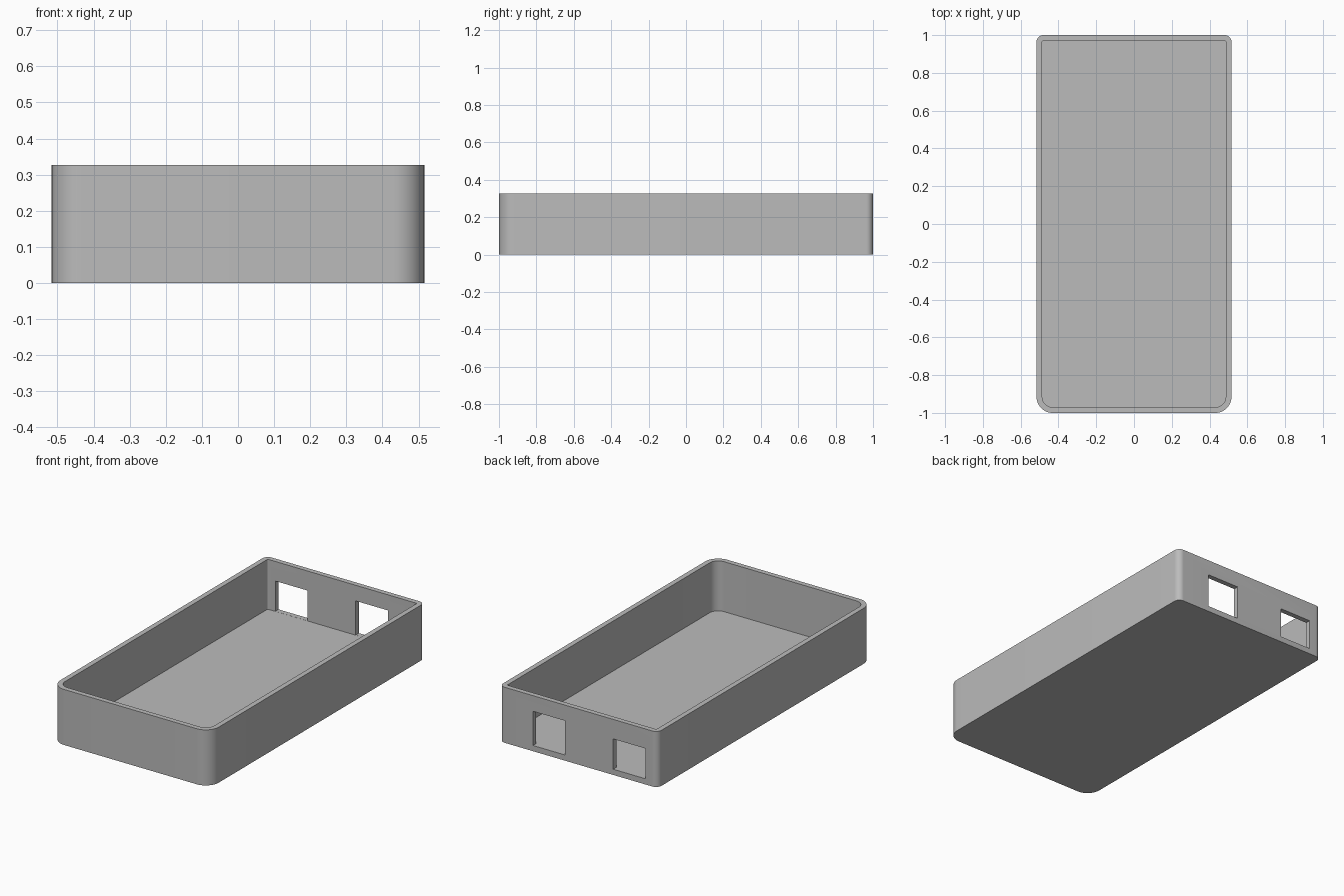
import bpy
import bmesh
from math import cos, sin, radians

cube = bpy.data.objects.get("Cube")
if cube:
    bpy.data.objects.remove(cube, do_unlink=True)

# Overall sizes
HALF_X, HALF_Y, HEIGHT = 0.516, 1.0, 0.327
WALL, FLOOR = 0.03, 0.033
FRONT_R, BACK_R = 0.085, 0.036
STEPS = 12

grey = bpy.data.materials.new("plain grey")
grey.use_nodes = True
colour = (0.5, 0.5, 0.5, 1)
grey.diffuse_color = colour
grey.node_tree.nodes["Principled BSDF"].inputs["Base Color"].default_value = colour


def outline(inset):
    """Rounded rectangle, counter-clockwise, wide radius at the front."""
    hx, hy = HALF_X - inset, HALF_Y - inset
    points = []
    for sx, sy, start in ((1, 1, 0), (-1, 1, 90), (-1, -1, 180), (1, -1, 270)):
        r = (BACK_R if sy > 0 else FRONT_R) - inset
        for i in range(STEPS + 1):
            a = radians(start + 90 * i / STEPS)
            points.append((sx * (hx - r) + r * cos(a), sy * (hy - r) + r * sin(a)))
    return points


def finish(name, bm):
    mesh = bpy.data.meshes.new(name)
    bmesh.ops.recalc_face_normals(bm, faces=bm.faces)
    bm.to_mesh(mesh)
    bm.free()
    mesh.materials.append(grey)
    obj = bpy.data.objects.new(name, mesh)
    bpy.context.collection.objects.link(obj)
    return obj


# Open tray: loops run from the base, up the outside, over the rim, down to the floor
bm = bmesh.new()
loops = []
for inset, z in ((0, 0), (0, HEIGHT), (WALL, HEIGHT), (WALL, FLOOR)):
    loops.append([bm.verts.new((x, y, z)) for x, y in outline(inset)])
for a, b in zip(loops, loops[1:]):
    for i in range(len(a)):
        j = (i + 1) % len(a)
        bm.faces.new((a[i], a[j], b[j], b[i]))
bm.faces.new(loops[0][::-1])
bm.faces.new(loops[-1])
tray = finish("tray", bm)


# Two openings through the back wall, level with the floor
def cut_opening(name, x0, x1, top):
    bottom = FLOOR + 0.0005
    bm = bmesh.new()
    bmesh.ops.create_cube(bm, size=1)
    for v in bm.verts:
        v.co.x = x1 if v.co.x > 0 else x0
        v.co.y = HALF_Y + 0.1 if v.co.y > 0 else HALF_Y - 0.1
        v.co.z = top if v.co.z > 0 else bottom
    cutter = finish(name, bm)
    cutter.hide_render = True
    mod = tray.modifiers.new(name, "BOOLEAN")
    mod.operation = "DIFFERENCE"
    mod.solver = "EXACT"
    mod.object = cutter
    bpy.context.view_layer.objects.active = tray
    bpy.ops.object.modifier_apply(modifier=name)
    bpy.data.objects.remove(cutter, do_unlink=True)


bpy.ops.object.select_all(action="DESELECT")
tray.select_set(True)
cut_opening("tall_opening", 0.087, 0.297, 0.235)
cut_opening("short_opening", -0.436, -0.226, 0.212)

# Smooth corners, sharp rim and openings
bpy.context.view_layer.objects.active = tray
tray.select_set(True)
bpy.ops.object.shade_smooth_by_angle(angle=radians(30))
